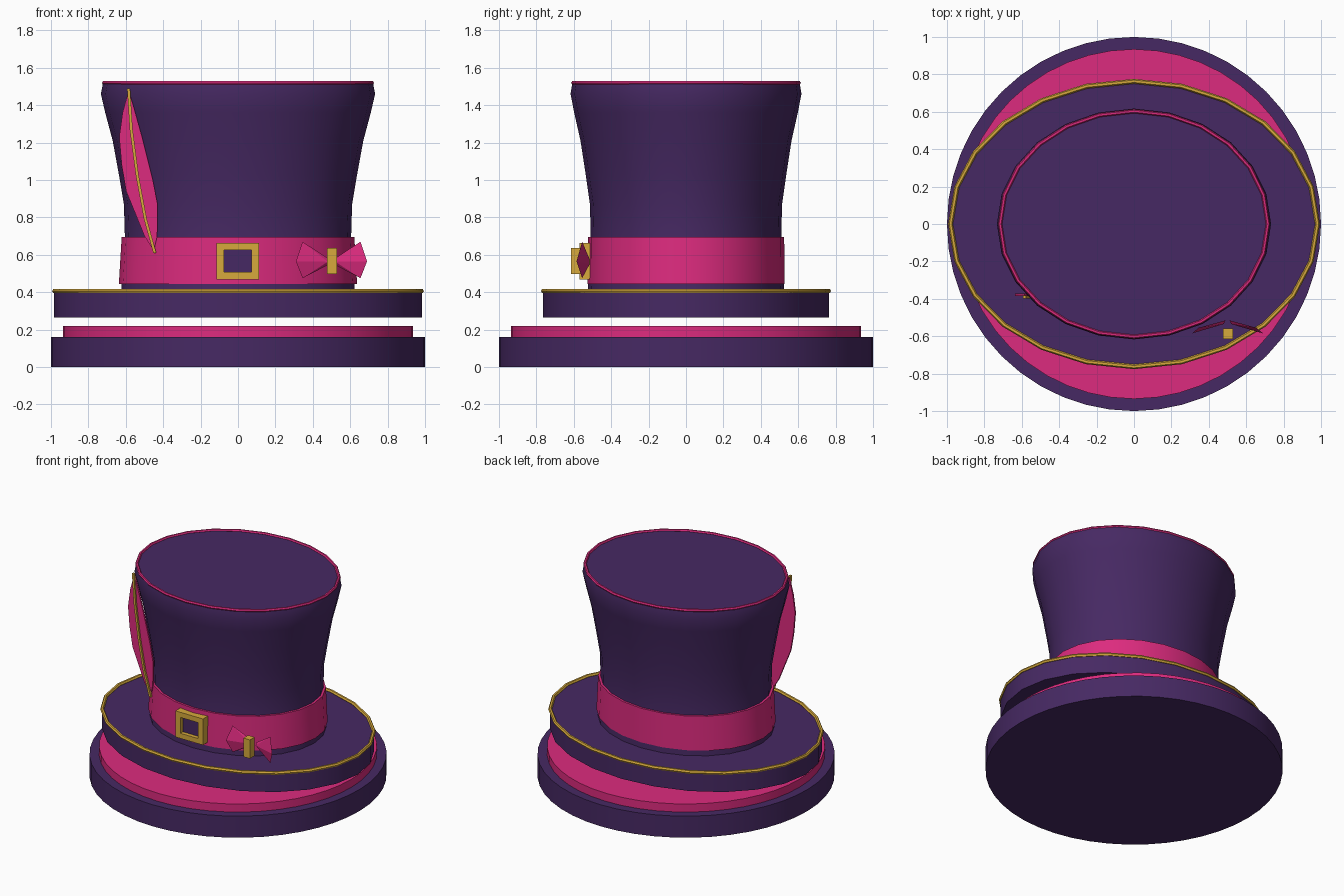
import bpy, bmesh, math

if "Cube" in bpy.data.objects:
    bpy.data.objects.remove(bpy.data.objects["Cube"])

def material(name, rgb):
    m = bpy.data.materials.new(name)
    m.diffuse_color = (*rgb, 1)
    m.use_nodes = True
    m.node_tree.nodes["Principled BSDF"].inputs["Base Color"].default_value = m.diffuse_color
    return m

PURPLE = material("purple_felt", (0.062, 0.022, 0.125))
PINK = material("pink_satin", (0.72, 0.024, 0.21))
GOLD = material("gold", (0.68, 0.40, 0.045))

def add_object(name, bm, mat, smooth=False):
    bmesh.ops.recalc_face_normals(bm, faces=bm.faces)
    me = bpy.data.meshes.new(name)
    bm.to_mesh(me)
    bm.free()
    me.materials.append(mat)
    ob = bpy.data.objects.new(name, me)
    bpy.context.collection.objects.link(ob)
    if smooth:
        bpy.ops.object.select_all(action='DESELECT')
        ob.select_set(True)
        bpy.context.view_layer.objects.active = ob
        bpy.ops.object.shade_smooth_by_angle(angle=math.radians(35))
    return ob

def loft(name, rings, mat, sides=24):
    """Capped stack of ellipses given as (rx, ry, z)."""
    bm = bmesh.new()
    loops = []
    for rx, ry, z in rings:
        loops.append([bm.verts.new((rx * math.cos(2 * math.pi * i / sides),
                                    ry * math.sin(2 * math.pi * i / sides), z))
                      for i in range(sides)])
    for a, b in zip(loops, loops[1:]):
        for i in range(sides):
            j = (i + 1) % sides
            bm.faces.new((a[i], a[j], b[j], b[i]))
    bm.faces.new(loops[0][::-1])
    bm.faces.new(loops[-1])
    return add_object(name, bm, mat, True)

def trim_ring(name, rx, ry, z, r, mat, sides=24, section=6):
    """Closed elliptical piping."""
    bm = bmesh.new()
    loops = []
    for i in range(sides):
        a = 2 * math.pi * i / sides
        loops.append([])
        for k in range(section):
            t = 2 * math.pi * k / section
            d = r * math.cos(t)
            loops[-1].append(bm.verts.new(((rx + d) * math.cos(a), (ry + d) * math.sin(a),
                                           z + r * math.sin(t))))
    for i in range(sides):
        a, b = loops[i], loops[(i + 1) % sides]
        for k in range(section):
            n = (k + 1) % section
            bm.faces.new((a[k], b[k], b[n], a[n]))
    return add_object(name, bm, mat, True)

def box(name, x, y, z, mat):
    bm = bmesh.new()
    bmesh.ops.create_cube(bm, size=1)
    for v in bm.verts:
        v.co = [(lo + hi) / 2 + c * (hi - lo) for c, (lo, hi) in zip(v.co, (x, y, z))]
    return add_object(name, bm, mat)

def plate(name, outline, y0, y1, mat):
    """Outline in x,z extruded through y."""
    bm = bmesh.new()
    f = bm.faces.new([bm.verts.new((x, y0, z)) for x, z in outline])
    out = bmesh.ops.extrude_face_region(bm, geom=[f])["geom"]
    bmesh.ops.translate(bm, vec=(0, y1 - y0, 0),
                        verts=[v for v in out if isinstance(v, bmesh.types.BMVert)])
    return add_object(name, bm, mat)

# Round stand
loft("base_disc", [(1, 1, 0), (1, 1, 0.16)], PURPLE, 48)
loft("base_cushion", [(0.935, 0.935, 0.16), (0.935, 0.935, 0.22)], PINK, 48)

# Oval brim with gold piping
loft("brim", [(0.983, 0.765, 0.265), (0.983, 0.765, 0.402)], PURPLE, 24)
trim_ring("brim_piping", 0.981, 0.763, 0.406, 0.013, GOLD, 24)

# Flared crown, hat band and top piping
crown = [(0.625, 0.40), (0.615, 0.55), (0.605, 0.70), (0.61, 0.87), (0.637, 1.03),
         (0.67, 1.21), (0.71, 1.36), (0.733, 1.46), (0.722, 1.518)]
loft("crown", [(r, r * 0.842, z) for r, z in crown], PURPLE)
loft("hat_band", [(0.637, 0.527, 0.443), (0.622, 0.525, 0.695)], PINK)
trim_ring("crown_piping", 0.716, 0.603, 1.519, 0.011, PINK)

# Buckle: plate, two bars each way
box("buckle_plate", (-0.08, 0.08), (-0.54, -0.50), (0.50, 0.63), PURPLE)
for label, x in (("left", (-0.115, -0.075)), ("right", (0.071, 0.111))):
    box("buckle_bar_" + label, x, (-0.57, -0.50), (0.469, 0.663), GOLD)
for label, z in (("bottom", (0.469, 0.507)), ("top", (0.625, 0.663))):
    box("buckle_bar_" + label, (-0.08, 0.08), (-0.57, -0.50), z, GOLD)

# Bow: two folded wings and a gold knot
for label, s in (("left", -1), ("right", 1)):
    bm = bmesh.new()
    pts = [(0.01, -0.515, 0.575), (0.01, -0.515, 0.55), (0.155, -0.555, 0.475),
           (0.19, -0.585, 0.565), (0.155, -0.555, 0.67), (0.02, -0.535, 0.5625)]
    v = [bm.verts.new((0.5 + s * x, y, z)) for x, y, z in pts]
    for tri in ((0, 5, 4), (5, 3, 4), (5, 2, 3), (5, 1, 2), (0, 1, 5),
                (0, 4, 3), (0, 3, 1), (1, 3, 2)):
        bm.faces.new([v[i] for i in tri])
    add_object("bow_wing_" + label, bm, PINK)
box("bow_knot", (0.475, 0.528), (-0.615, -0.56), (0.497, 0.636), GOLD)

# Feather blade and gold quill
plate("feather_blade", [(-0.585, 1.48), (-0.617, 1.36), (-0.635, 1.23), (-0.622, 1.08),
                        (-0.598, 0.94), (-0.50, 0.70), (-0.45, 0.62), (-0.432, 0.70),
                        (-0.43, 0.87), (-0.455, 1.0), (-0.51, 1.22), (-0.56, 1.40)],
      -0.372, -0.384, PINK)
spine = [(-0.585, 1.49), (-0.571, 1.27), (-0.538, 1.02), (-0.495, 0.79), (-0.445, 0.61)]
h = 0.008
plate("feather_quill", [(x - h, z) for x, z in spine] + [(x + h, z) for x, z in spine[::-1]],
      -0.382, -0.398, GOLD)
